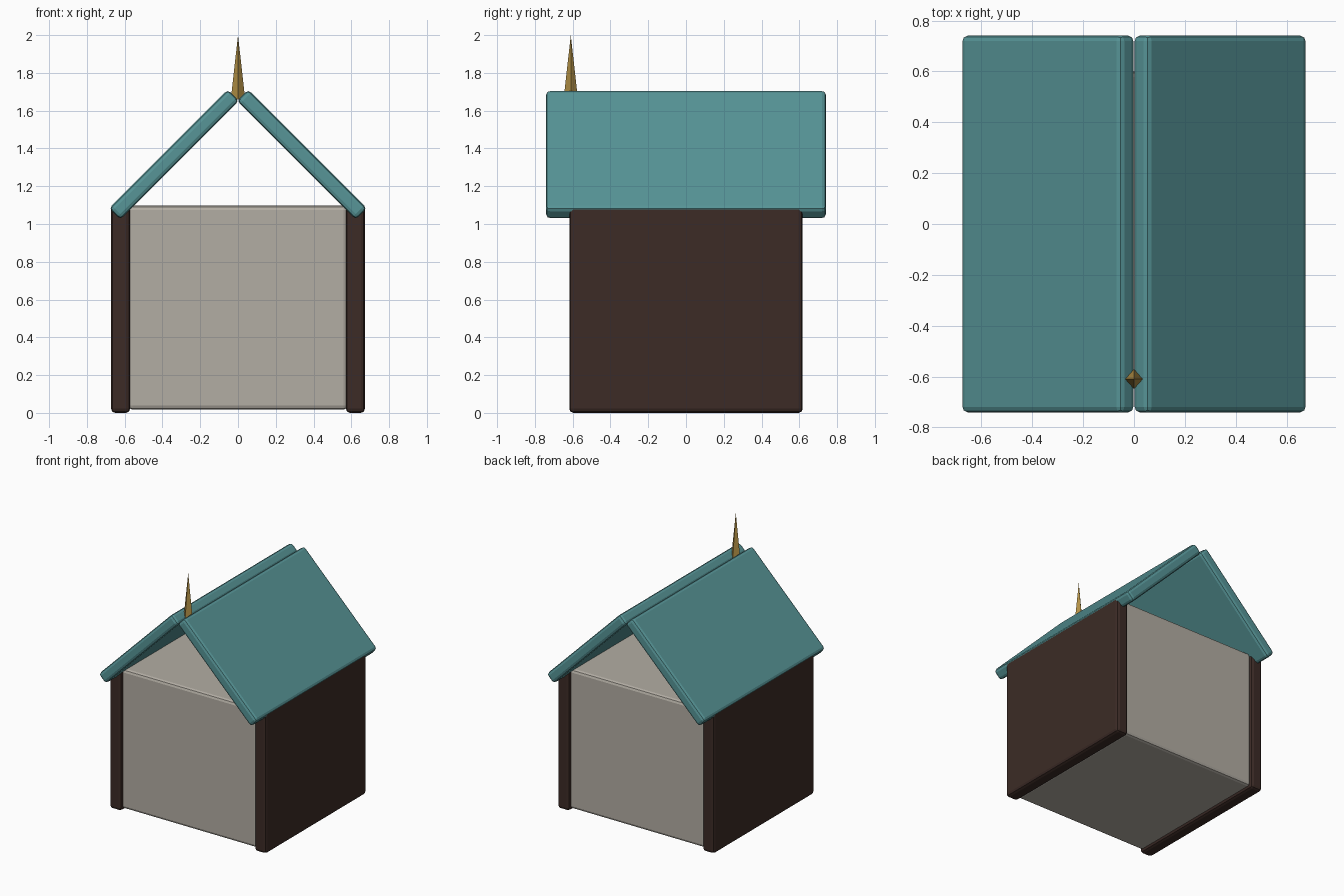
import bpy, math

if "Cube" in bpy.data.objects:
    bpy.data.objects.remove(bpy.data.objects["Cube"])


def material(name, rgb):
    m = bpy.data.materials.new(name)
    m.diffuse_color = (*rgb, 1)
    m.use_nodes = True
    m.node_tree.nodes["Principled BSDF"].inputs["Base Color"].default_value = m.diffuse_color
    return m


plaster = material("plaster", (0.45, 0.42, 0.37))
timber = material("dark_timber", (0.045, 0.024, 0.019))
teal = material("teal_roof", (0.095, 0.30, 0.31))
gold = material("gold", (0.45, 0.28, 0.06))


def slab(name, size, loc, mat, tilt=0.0, bevel=0.022):
    """Box with softened edges, tilted about the y axis."""
    bpy.ops.mesh.primitive_cube_add(size=1, location=loc)
    ob = bpy.context.object
    ob.name = name
    ob.scale = size
    bpy.ops.object.transform_apply(location=False, rotation=False, scale=True)
    ob.rotation_euler = (0, tilt, 0)
    ob.data.materials.append(mat)
    mod = ob.modifiers.new("soft_edges", 'BEVEL')
    mod.width = bevel
    mod.segments = 2
    return ob


# House body
slab("house_body", (1.16, 1.20, 1.08), (0, 0, 0.557), plaster)

# Side walls and roof halves, mirrored left and right
for side, s in (("left", -1), ("right", 1)):
    slab(side + "_wall", (0.101, 1.236, 1.105), (s * 0.6215, 0, 0.5525), timber)
    slab(side + "_roof", (0.89, 1.484, 0.085), (s * 0.3385, 0, 1.3675), teal,
         tilt=s * math.radians(45))

# Four-sided spike on the front of the ridge
bpy.ops.mesh.primitive_cone_add(vertices=4, radius1=0.038, radius2=0, depth=0.34,
                                location=(0, -0.61, 1.83))
spike = bpy.context.object
spike.name = "ridge_spike"
spike.data.materials.append(gold)
